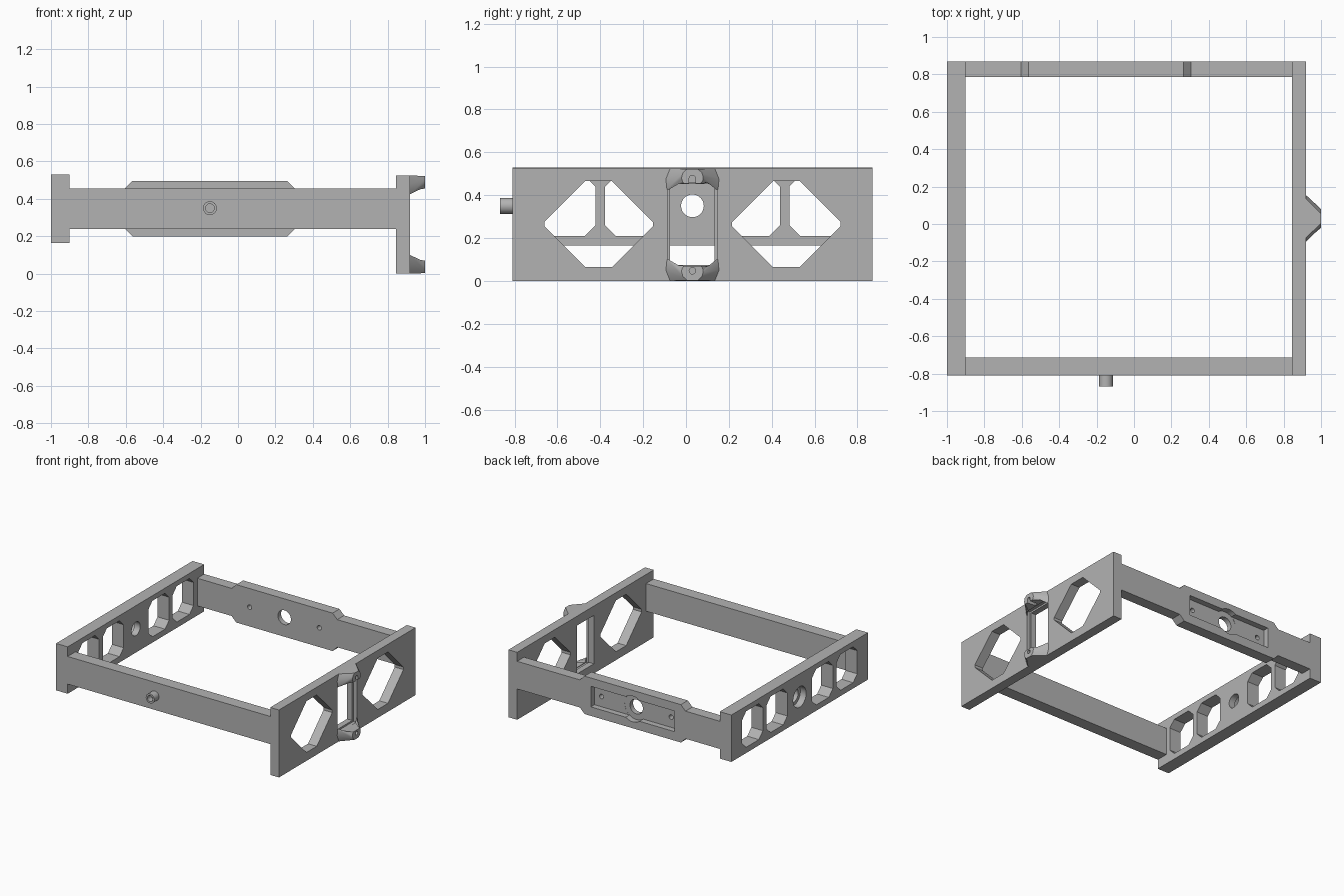
import bpy, bmesh, math
from mathutils import Vector

if "Cube" in bpy.data.objects:
    bpy.data.objects.remove(bpy.data.objects["Cube"])

grey = bpy.data.materials.new("plain grey")
grey.use_nodes = True
COLOUR = (0.45, 0.45, 0.45, 1)
grey.diffuse_color = COLOUR
grey.node_tree.nodes["Principled BSDF"].inputs["Base Color"].default_value = COLOUR

MID_Y = 0.03     # centre line of the side plates
MID_X = -0.15    # centre line of the front and back bars
AXIS_Z = 0.35    # height of the pivot holes


def loft(name, ring_a, ring_b):
    """Solid between two matching rings of points."""
    bm = bmesh.new()
    a = [bm.verts.new(p) for p in ring_a]
    b = [bm.verts.new(p) for p in ring_b]
    bm.faces.new(a)
    bm.faces.new(b)
    for i in range(len(a)):
        j = (i + 1) % len(a)
        bm.faces.new((a[i], a[j], b[j], b[i]))
    bmesh.ops.recalc_face_normals(bm, faces=bm.faces)
    mesh = bpy.data.meshes.new(name)
    bm.to_mesh(mesh)
    bm.free()
    mesh.materials.append(grey)
    obj = bpy.data.objects.new(name, mesh)
    bpy.context.collection.objects.link(obj)
    return obj


def prism(name, outline, axis, lo, hi):
    """Extrude an outline along x (outline is y, z) or y (outline is x, z)."""
    def place(p, d):
        return (d, p[0], p[1]) if axis == "x" else (p[0], d, p[1])
    return loft(name, [place(p, lo) for p in outline], [place(p, hi) for p in outline])


def rect(u0, u1, v0, v1):
    return [(u0, v0), (u1, v0), (u1, v1), (u0, v1)]


def circle(u, v, r, n=32):
    return [(u + r * math.cos(math.tau * i / n), v + r * math.sin(math.tau * i / n))
            for i in range(n)]


def octagon(u, v, hu, hv, cu, cv):
    """Rectangle of half sizes hu, hv with its corners cut by cu, cv."""
    return [(u - hu + cu, v - hv), (u + hu - cu, v - hv), (u + hu, v - hv + cv),
            (u + hu, v + hv - cv), (u + hu - cu, v + hv), (u - hu + cu, v + hv),
            (u - hu, v + hv - cv), (u - hu, v - hv + cv)]


def cut(obj, outline, axis, lo, hi):
    cutter = prism("cutter", outline, axis, lo, hi)
    cutter.hide_render = True
    mod = obj.modifiers.new("cut", "BOOLEAN")
    mod.operation = "DIFFERENCE"
    mod.solver = "EXACT"
    mod.object = cutter
    bpy.context.view_layer.objects.active = obj
    bpy.ops.object.modifier_apply(modifier=mod.name)
    bpy.data.objects.remove(cutter)


def smooth(obj):
    bpy.ops.object.select_all(action="DESELECT")
    obj.select_set(True)
    bpy.context.view_layer.objects.active = obj
    bpy.ops.object.shade_smooth_by_angle(angle=math.radians(30))


# Right-hand plate with four octagonal windows and a counterbored pivot hole
slotted = prism("slotted_side_plate", rect(-0.81, 0.87, 0.165, 0.53), "x", -1, -0.9)
for side in (-1, 1):
    for offset in (0.305, 0.555):
        shape = octagon(MID_Y + side * offset, AXIS_Z, 0.103, 0.14, 0.05, 0.05)
        # the outer window is a little wider towards the plate end
        if offset > 0.5:
            shape = octagon(MID_Y + side * 0.58, AXIS_Z, 0.128, 0.14, 0.05, 0.05)
        else:
            shape = octagon(MID_Y + side * 0.28, AXIS_Z, 0.128, 0.14, 0.05, 0.05)
        cut(slotted, shape, "x", -1.1, -0.8)
cut(slotted, circle(MID_Y, AXIS_Z, 0.053), "x", -1.1, -0.8)
cut(slotted, circle(MID_Y, AXIS_Z, 0.08), "x", -1.1, -0.95)
smooth(slotted)

# Left-hand plate with two diamond windows and a stepped centre opening
tall = prism("tall_side_plate", rect(-0.81, 0.87, 0, 0.525), "x", 0.845, 0.92)
for side in (-1, 1):
    window = octagon(MID_Y + side * 0.438, 0.265, 0.253, 0.2, 0.19, 0.19)
    cut(tall, window, "x", 0.8, 1)
cut(tall, rect(MID_Y - 0.104, MID_Y + 0.104, 0.075, 0.452), "x", 0.8, 1)
cut(tall, rect(MID_Y - 0.117, MID_Y + 0.117, 0.062, 0.465), "x", 0.89, 1)

# Screw lugs above and below the centre opening
half_base = [(0.105, 0), (0.125, 0.05), (0.12, 0.1), (0.112, 0.1),
             (0.108, 0.08), (0.1, 0.068), (0.05, 0.066)]
half_tip = [(0.025, 0.003), (0.044, 0.02), (0.05, 0.04), (0.05, 0.05),
            (0.046, 0.062), (0.038, 0.07), (0.02, 0.07)]


def lug_ring(half, x, flip):
    pts = half + [(-u, v) for u, v in reversed(half)]
    return [(x, MID_Y + u, 0.525 - v if flip else v) for u, v in pts]


for name, flip, hole_z in (("lower_lug", False, 0.047), ("upper_lug", True, 0.478)):
    lug = loft(name, lug_ring(half_base, 0.919, flip), lug_ring(half_tip, 1, flip))
    cut(lug, circle(MID_Y, hole_z, 0.015, 20), "x", 0.93, 1.1)
    if flip:
        cut(lug, rect(MID_Y - 0.015, MID_Y + 0.015, 0.4, hole_z), "x", 0.93, 1.1)
    smooth(lug)

# Plain front bar
prism("front_bar", rect(-0.9, 0.845, 0.24, 0.455), "y", -0.81, -0.715)

# Hollow pivot pin on the front bar
pin = prism("pivot_pin", circle(MID_X, AXIS_Z, 0.037), "y", -0.868, -0.809)
cut(pin, circle(MID_X, AXIS_Z, 0.023), "y", -0.9, -0.82)
smooth(pin)

# Back bar, deeper in the middle with chamfered shoulders
upper = [(0.845, 0.455), (0.305, 0.455), (0.265, 0.495),
         (-0.565, 0.495), (-0.605, 0.455), (-0.9, 0.455)]
lower = [(x, 0.695 - z) for x, z in reversed(upper)]
lower = [(x, z - 0.035 if z < 0.22 else z) if z < 0.19 else (x, z) for x, z in lower]
back = prism("back_bar", upper + lower, "y", 0.785, 0.87)
# shallow pocket in the outer face, widened round the pivot hole
cut(back, rect(MID_X - 0.36, MID_X + 0.36, 0.27, 0.43), "y", 0.825, 0.95)
cut(back, circle(MID_X, AXIS_Z, 0.1), "y", 0.824, 0.95)
cut(back, circle(MID_X, AXIS_Z, 0.056), "y", 0.7, 0.95)
for side in (-1, 1):
    cut(back, circle(MID_X + side * 0.3, AXIS_Z, 0.018, 20), "y", 0.7, 0.95)
smooth(back)
